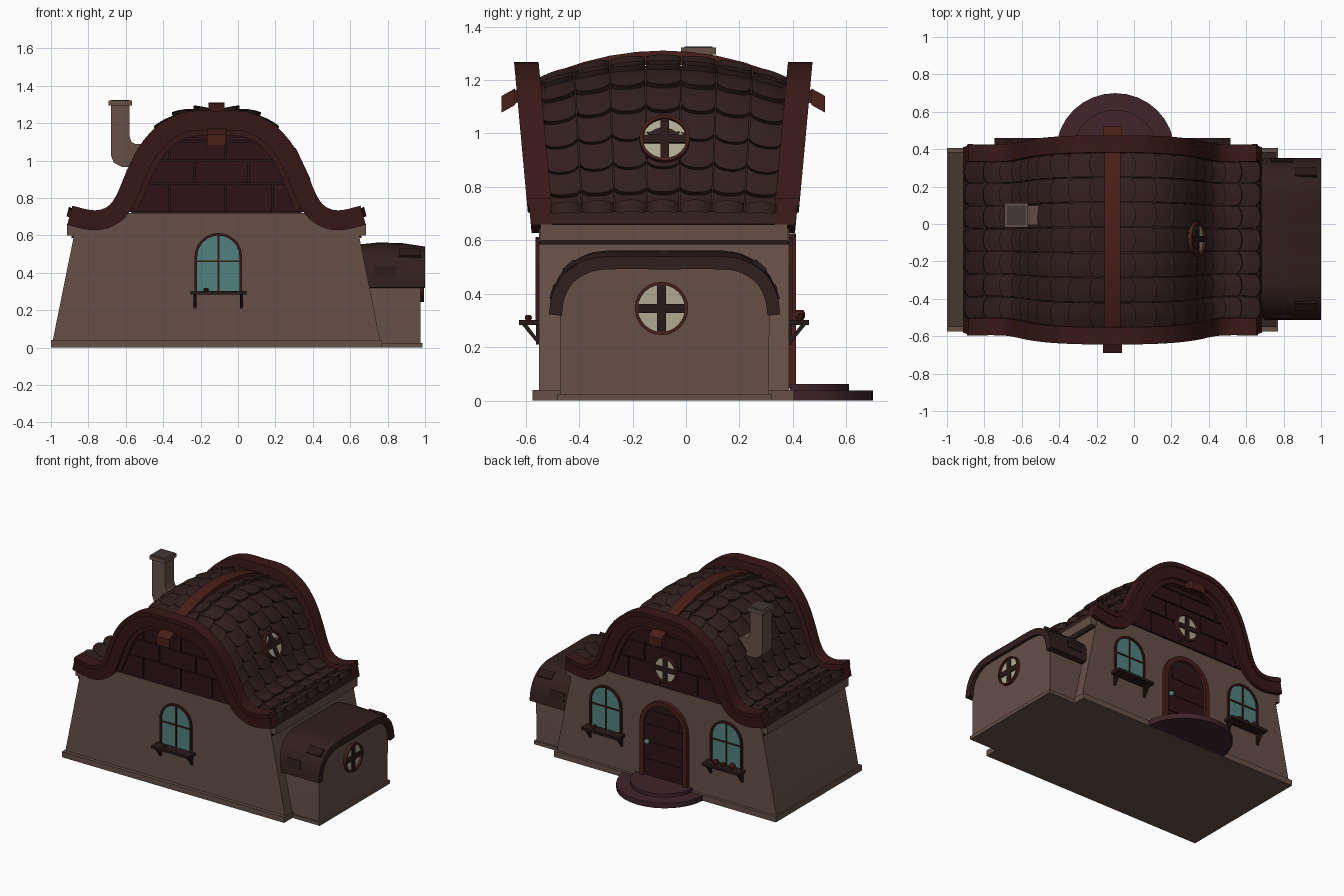
import bpy, bmesh, math
from mathutils import Vector, Matrix

if "Cube" in bpy.data.objects:
    bpy.data.objects.remove(bpy.data.objects["Cube"])

CX, CY = -0.115, -0.085   # centre of the main house


def material(name, r, g, b):
    m = bpy.data.materials.new(name)
    m.diffuse_color = (r, g, b, 1)
    m.use_nodes = True
    m.node_tree.nodes["Principled BSDF"].inputs["Base Color"].default_value = m.diffuse_color
    return m


WALL = material("plaster", .13, .078, .062)
TRIM = material("dark_red_wood", .04, .009, .008)
BEAM = material("red_wood", .065, .013, .009)
GABLE = material("gable_wood", .027, .006, .008)
TILE = material("roof_tile", .03, .013, .012)
DARK = material("dark_wood", .022, .009, .009)
TEAL = material("teal_glass", .08, .22, .21)
PALE = material("pale_glass", .42, .40, .28)
STONE = material("step_stone", .05, .017, .024)
SOOT = material("soot", .05, .04, .038)


def mesh(name, verts, faces, mat):
    me = bpy.data.meshes.new(name)
    me.from_pydata([tuple(v) for v in verts], [], faces)
    bm = bmesh.new()
    bm.from_mesh(me)
    bmesh.ops.recalc_face_normals(bm, faces=bm.faces)
    bm.to_mesh(me)
    bm.free()
    me.materials.append(mat)
    ob = bpy.data.objects.new(name, me)
    bpy.context.collection.objects.link(ob)
    return ob


def loft(name, sections, mat, closed=False):
    m, n = len(sections[0]), len(sections)
    faces = []
    for i in range(n if closed else n - 1):
        a, b = i * m, (i + 1) % n * m
        faces += [(a + j, a + (j + 1) % m, b + (j + 1) % m, b + j) for j in range(m)]
    if not closed:
        faces += [tuple(range(m)), tuple(range((n - 1) * m, n * m))]
    return mesh(name, [p for s in sections for p in s], faces, mat)


def prism(name, pts, axis, a, b, mat):
    put = {'x': lambda p, d: (d, p[0], p[1]), 'y': lambda p, d: (p[0], d, p[1]),
           'z': lambda p, d: (p[0], p[1], d)}[axis]
    return loft(name, [[put(p, d) for p in pts] for d in (a, b)], mat)


def box(name, x0, x1, y0, y1, z0, z1, mat):
    return prism(name, [(x0, y0), (x1, y0), (x1, y1), (x0, y1)], 'z', z0, z1, mat)


def catmull(P, n):
    P = [Vector(p) for p in P]
    Q = [P[0]] + P + [P[-1]]
    out = []
    for i in range(len(P) - 1):
        a, b, c, d = Q[i:i + 4]
        for k in range(n):
            t = k / n
            out.append(.5 * (2 * b + (c - a) * t + (2 * a - 5 * b + 4 * c - d) * t * t
                             + (3 * b - a - 3 * c + d) * t ** 3))
    return out + [P[-1]]


def mirrored(half):
    return [Vector((-p.x, p.y)) for p in half[:0:-1]] + half


def normals(path):
    out = []
    for i in range(len(path)):
        t = (path[min(i + 1, len(path) - 1)] - path[max(i - 1, 0)]).normalized()
        out.append(Vector((-t.y, t.x)))
    return out


# bell-shaped roof profile (distance from ridge, height)
HALF = catmull([(0, 1.21), (.12, 1.21), (.2, 1.19), (.29, 1.135), (.37, 1.04), (.43, .92),
                (.48, .80), (.53, .725), (.60, .685), (.68, .68), (.785, .705)], 3)
PATH = mirrored(HALF)
NORM = normals(PATH)
ARC = [0]
for p, q in zip(PATH, PATH[1:]):
    ARC.append(ARC[-1] + (q - p).length)


def roof(s, v, h):
    d = s * ARC[-1]
    i = max(k for k in range(len(PATH) - 1) if ARC[k] <= max(d, 0))
    t = (d - ARC[i]) / (ARC[i + 1] - ARC[i])
    p = PATH[i].lerp(PATH[i + 1], t) + NORM[i].lerp(NORM[i + 1], t).normalized() * h
    z = .66 + (p.y - .66) * (.94 + .14 * (1 - v * v))
    return Vector((CX + p.x, CY + v * (.42 + .05 * (z - .66) / .6), z))


def half_width(z):
    return min(p.x for p in HALF if p.y <= z)


# walls, plinth and cornice
side = [(.875, .04), (.762, .6), (.745, .66), (.6, .67), (.52, .72)]
prism("house_walls", [(CX + u, z) for u, z in side] + [(CX - u, z) for u, z in side[::-1]], 'y', -.55, .385, WALL)
box("plinth", -1, .77, -.575, .405, 0, .04, WALL)
for sg in (-1, 1):
    xs = sorted((CX + sg * .70, CX + sg * .80))
    box("cornice", *xs, -.545, .38, .6, .66, WALL)
    xs = sorted((CX + sg * .70, CX + sg * .775))
    box("cornice_shadow_strip", *xs, -.548, .383, .585, .6, DARK)

# gable infill with large staggered wooden blocks
g = [p - n * .06 for p, n in zip(PATH, NORM) if p.y > .74]
prism("gable_core", [(CX - .5, .7)] + [(CX + p.x, p.y) for p in g] + [(CX + .5, .7)], 'y', -.535, .365, DARK)
rows = [.722, .875, 1.0, 1.1, 1.185]
for r in range(4):
    z0, z1 = rows[r] + .004, rows[r + 1] - .004
    w0, w1 = half_width(z0) - .01, half_width(z1) - .01
    cuts = ([-.25, .05, .3] if r % 2 == 0 else [-.12, .17])
    cuts = [c for c in cuts if abs(c) < w1 - .05]
    lo = [-w0] + [c + .004 for c in cuts]
    lo_t = [-w1] + lo[1:]
    hi = [c - .004 for c in cuts] + [w0]
    hi_t = hi[:-1] + [w1]
    for a, b, c, d in zip(lo, hi, hi_t, lo_t):
        quad = [(CX + a, z0), (CX + b, z0), (CX + c, z1), (CX + d, z1)]
        prism("front_gable_block", quad, 'y', -.556, -.53, GABLE)
        prism("back_gable_block", quad, 'y', .36, .391, GABLE)

# roof deck and scalloped tiles
V = [i / 5 - 1 for i in range(11)]
loft("roof_deck", [[roof(i / 48, v, 0) for v in V] + [roof(i / 48, v, -.045) for v in V[::-1]]
                   for i in range(49)], TILE)
ROWS, COLS, N, M = 10, 7, 8, 4
tv, tf = [], []
for sg in (-1, 1):
    for r in range(ROWS):
        for c in range(COLS):
            base, W = len(tv), N + 1
            for lift in (1, 0):
                for i in range(M + 1):
                    for j in range(W):
                        q = j / N * 2 - 1
                        end = 1.14 - .32 * (1 - math.sqrt(1 - .96 * q * q))
                        f = -.1 + (end + .1) * i / M
                        v = -1 + 2 * (c + .5 + q * .485) / COLS
                        h = (.008 + .024 * i / M + .007 * (1 - q * q)) if lift else -.006
                        tv.append(roof(.5 + sg * (r + f) * .5 / ROWS, v, h))
            B = base + W * (M + 1)
            for i in range(M):
                tf += [(base + i * W + j, base + i * W + j + 1, base + (i + 1) * W + j + 1, base + (i + 1) * W + j)
                       for j in range(N)]
                for j in (0, N):
                    tf.append((base + i * W + j, base + (i + 1) * W + j, B + (i + 1) * W + j, B + i * W + j))
            e = M * W
            tf += [(base + e + j, base + e + j + 1, B + e + j + 1, B + e + j) for j in range(N)]
mesh("roof_tiles", tv, tf, TILE)


# curved barge boards that lean outwards with height
def barge(name, pts, n0, n1, y_in, y_out, mat):
    for sg in (-1, 1):
        secs = []
        for p, n in pts:
            a, b = p + n * n0, p + n * n1
            secs.append([(CX + q.x, CY + sg * (y + .055 * (q.y - .65) / .6), q.y)
                         for q, y in ((a, y_in), (a, y_out), (b, y_out), (b, y_in))])
        loft(name, secs, mat)


pairs = list(zip(PATH, NORM))
barge("barge_board", pairs, -.05, .05, .415, .495, TRIM)
barge("barge_coping", pairs, .025, .056, .41, .502, TRIM)
barge("barge_inner_trim", [a for a in pairs if abs(a[0].x) < .5], -.08, -.045, .415, .475, TRIM)


# ridge beam
def ridge(y, w, h):
    z = 1.285 - .48 * y * y
    return [(CX + a * w, CY + y, z + b * h) for a, b in ((-1, -1), (1, -1), (1, 1), (-1, 1))]


loft("ridge_beam", [ridge(-.6 + i * .1, .043, .025) for i in range(13)], BEAM)
for sg in (-1, 1):
    loft("ridge_beam_end", [ridge(sg * y, .052, .031) for y in (.555, .605)], BEAM)

# elbow chimney
prism("chimney", [(-.68, 1.3), (-.68, 1.03), (-.665, .99), (-.62, .965), (-.48, .965), (-.48, 1.09),
                  (-.55, 1.09), (-.57, 1.1), (-.58, 1.13), (-.58, 1.3)], 'y', -.005, .1, WALL)
box("chimney_cap", -.692, -.568, -.018, .112, 1.295, 1.322, WALL)
box("chimney_opening", -.68, -.58, -.006, .1, 1.3, 1.325, SOOT)

# side annex with rounded roof
AY = -.08
ah = catmull([(0, .535), (.22, .535), (.30, .515), (.36, .47), (.395, .40), (.407, .32)], 3)
ap = mirrored(ah)
an = normals(ap)
inner = [p - n * .015 for p, n in zip(ap, an)]
prism("annex_walls", [(AY - .39, 0)] + [(AY + p.x, p.y) for p in inner] + [(AY + .39, 0)], 'x', .6, .975, WALL)
box("annex_plinth", .6, .987, -.48, .32, 0, .025, WALL)
droop = [(.64, -.012), (.75, 0), (.88, -.004), (1.0, -.022)]
secs = []
for p, n in zip(ap, an):
    o, q = p + n * .026, p - n * .022
    k = (p.y - .32) / .215
    secs.append([(x, AY + o.x, o.y + d * k) for x, d in droop] + [(x, AY + q.x, q.y + d * k) for x, d in droop[::-1]])
loft("annex_roof", secs, TILE)
for sg in (-1, 1):
    for x, i in ((.79, 4), (.92, 8)):
        p, n = ap[-i], an[-i]
        t = Vector((n.y, -n.x))
        cs = [p + t * a + n * b for a, b in ((-.028, .01), (.028, .01), (.028, .03), (-.028, .03))]
        prism("annex_roof_shingle", [(AY + sg * c.x, c.y) for c in cs], 'x', x - .058, x + .058, DARK)


# round windows
def round_window(name, centre, normal, r):
    nz = Vector(normal).normalized()
    nx = Vector((0, 0, 1)).cross(nz).normalized()
    ny = nz.cross(nx)
    rot = Matrix((nx, ny, nz)).transposed()
    put = lambda x, y, z: Vector(centre) + rot @ Vector((x, y, z))
    ang = [2 * math.pi * i / 24 for i in range(24)]
    loft(name + "_frame", [[put(a * math.cos(t), a * math.sin(t), z) for a, z in
                           ((r, -.03), (r, .015), (r * .88, .015), (r * .88, -.03))] for t in ang], BEAM, True)
    loft(name + "_glass", [[put(.9 * r * math.cos(t), .9 * r * math.sin(t), z) for t in ang] for z in (-.03, 0)], PALE)
    for a, b in ((.17 * r, .9 * r), (.9 * r, .17 * r)):
        loft(name + "_bar", [[put(x * a, y * b, z) for x, y in ((-1, -1), (1, -1), (1, 1), (-1, 1))]
                             for z in (-.02, .01)], DARK)


round_window("annex_window", (.98, -.092, .345), (1, 0, 0), .1)
round_window("roof_window", (.335, -.08, .977), (.9, 0, .42), .094)
round_window("gable_window", (CX, .396, .86), (0, 1, 0), .095)


# arched openings
def arch(x, w, z0, z1, n=12):
    zs = z1 - w
    return [(x + w, z0)] + [(x + w * math.cos(math.pi * i / n), zs + w * math.sin(math.pi * i / n))
                            for i in range(n + 1)] + [(x - w, z0)]


def arch_frame(name, x, w, t, z0, z1, ya, yb, mat):
    loft(name, [[(o[0], ya, o[1]), (o[0], yb, o[1]), (i[0], yb, i[1]), (i[0], ya, i[1])]
                for o, i in zip(arch(x, w, z0, z1), arch(x, w - t, z0, z1 - t))], mat)


def arch_window(name, x, y, d):
    ys = lambda a, b: sorted((y + d * a, y + d * b))
    prism(name + "_glass", arch(x, .12, .3, .605), 'y', y - d * .01, y + d * .004, TEAL)
    arch_frame(name + "_frame", x, .127, .014, .3, .613, y - d * .01, y + d * .014, TRIM)
    box(name + "_mullion", x - .005, x + .005, *ys(0, .01), .3, .605, TRIM)
    box(name + "_crossbar", x - .12, x + .12, *ys(0, .01), .457, .467, TRIM)
    box(name + "_sill", x - .15, x + .15, *ys(-.005, .075), .283, .302, DARK)
    for bx in (x - .125, x + .125):
        box(name + "_bracket", bx - .008, bx + .008, *ys(-.002, .012), .21, .285, DARK)
        prism(name + "_strut", [(y, .225), (y + d * .012, .22), (y + d * .065, .285), (y + d * .045, .285)],
              'x', bx - .007, bx + .007, DARK)


arch_window("front_window", CX + .01, -.55, -1)
arch_window("back_window_left", CX + .48, .385, 1)
arch_window("back_window_right", CX - .48, .385, 1)


# small pots on the sills
def pot(x, y, r, h):
    prof = ((.6, 0), (1, .4), (.95, .75), (.6, 1))
    loft("sill_pot", [[(x + r * k * math.cos(i * math.pi / 5), y + r * k * math.sin(i * math.pi / 5), .3 + h * z)
                       for i in range(10)] for k, z in prof], BEAM)


pot(-.17, -.59, .014, .02)
for dx, r, h in ((-.07, .022, .04), (0, .018, .03), (.06, .022, .035)):
    pot(CX - .48 + dx, .425, r, h)
pot(CX + .55, .425, .016, .025)

# back door with planks and knob
prism("door_leaf", arch(CX + .01, .16, .05, .592), 'y', .375, .392, DARK)
arch_frame("door_frame", CX + .01, .188, .032, .045, .625, .375, .412, BEAM)
for i in range(4):
    z0 = .065 + i * .125
    w = .15 if i < 3 else .115
    box("door_plank", CX + .01 - w, CX + .01 + w, .38, .398, z0, z0 + (.118 if i < 3 else .095), GABLE)
bpy.ops.mesh.primitive_uv_sphere_add(segments=12, ring_count=8, radius=.018, location=(CX + .14, .41, .31))
bpy.context.object.name = "door_knob"
bpy.context.object.data.materials.append(TEAL)


# half-round entrance steps
def step(r, z0, z1):
    pts = [(-.1 + r * math.cos(math.pi * i / 16), .39 + r * .98 * math.sin(math.pi * i / 16)) for i in range(17)]
    prism("entrance_step", pts, 'z', z0, z1, STONE)


step(.316, 0, .037)
step(.225, .03, .062)

bpy.ops.object.select_all(action='SELECT')
bpy.context.view_layer.objects.active = bpy.data.objects["roof_tiles"]
bpy.ops.object.shade_smooth_by_angle(angle=math.radians(30))
